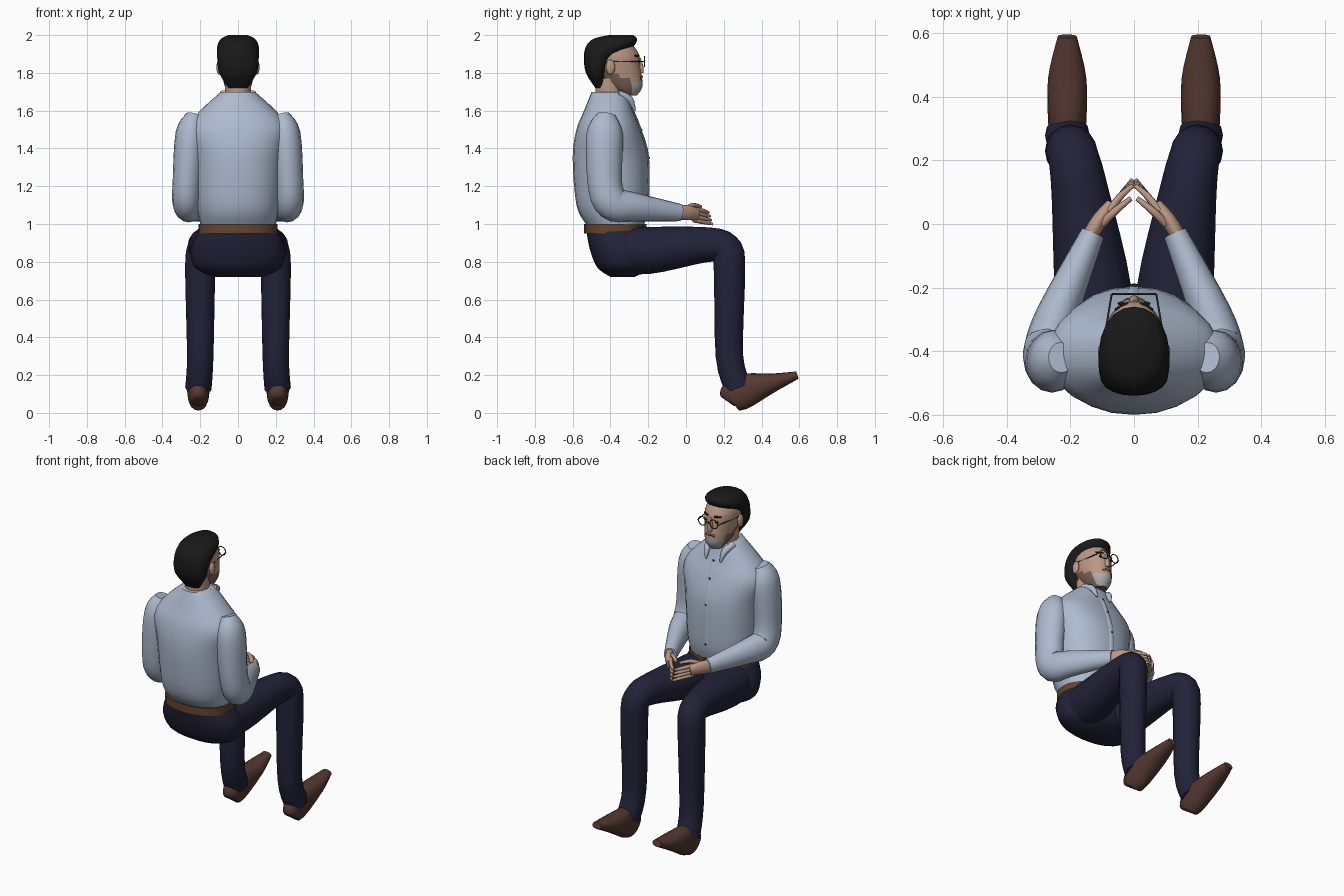
import bpy, bmesh
from math import sin, cos, pi, radians, copysign
from mathutils import Vector

cube = bpy.data.objects.get("Cube")
if cube:
    bpy.data.objects.remove(cube, do_unlink=True)


def material(name, *rgb):
    mat = bpy.data.materials.new(name)
    mat.use_nodes = True
    mat.diffuse_color = (*rgb, 1)
    shader = mat.node_tree.nodes["Principled BSDF"]
    shader.inputs["Base Color"].default_value = (*rgb, 1)
    return mat


SHIRT = material("pale blue shirt", .42, .49, .62)
TROUSERS = material("navy cloth", .016, .016, .042)
SHOE = material("brown leather", .09, .04, .03)
BELT = material("tan belt leather", .13, .06, .03)
SKIN = material("skin", .5, .31, .23)
HAIR = material("black hair", .01, .01, .01)
BEARD = material("stubble", .19, .12, .09)
GREY = material("grey beard", .4, .4, .4)
METAL = material("dark metal", .05, .05, .04)


def finish(bm, name, materials):
    """Turn a bmesh into a smooth shaded object."""
    bmesh.ops.recalc_face_normals(bm, faces=bm.faces)
    mesh = bpy.data.meshes.new(name)
    bm.to_mesh(mesh)
    bm.free()
    for mat in materials:
        mesh.materials.append(mat)
    mesh.shade_smooth()
    mesh.set_sharp_from_angle(angle=radians(50))
    bpy.context.collection.objects.link(bpy.data.objects.new(name, mesh))


def smooth_rows(rows, steps=4):
    """Fill in sections between the given ones along a smooth curve."""
    points = [Vector(row) for row in rows]
    padded = [points[0], *points, points[-1]]
    result = []
    for before, start, end, after in zip(padded, points, points[1:], padded[3:]):
        leave, arrive = (end - before) / 2, (after - start) / 2
        for k in range(steps):
            t = k / steps
            ease = t * t * (3 - 2 * t)
            result.append(start.lerp(end, ease) + leave * t * (1 - t) ** 2
                          - arrive * t * t * (1 - t))
    return result + [points[-1]]


def loft(name, rows, *materials, sides=16, level=False, power=1, rule=None):
    """Skin rings given as (x, y, z, half width, half depth)."""
    rows = smooth_rows(rows)
    centres = [row.to_3d() if len(row) == 3 else Vector(row[:3]) for row in rows]
    padded = [centres[0], *centres, centres[-1]]
    bm = bmesh.new()
    rings = []
    for row, centre, before, after in zip(rows, centres, padded, padded[2:]):
        across, deep = Vector((1, 0, 0)), Vector((0, 1, 0))
        if not level:
            along = (after - before).normalized()
            base = deep if abs(along.x) > .9 else across
            across = (base - along * base.dot(along)).normalized()
            deep = along.cross(across)
        ring = []
        for k in range(sides):
            angle = 2 * pi * k / sides
            c, s = (copysign(abs(f(angle)) ** power, f(angle)) for f in (cos, sin))
            ring.append(bm.verts.new(centre + across * c * row[3] + deep * s * row[4]))
        rings.append(ring)
    for low, high in zip(rings, rings[1:]):
        for k in range(sides):
            bm.faces.new((low[k - 1], low[k], high[k], high[k - 1]))
    bm.faces.new(rings[0])
    bm.faces.new(rings[-1])
    if rule:
        for face in bm.faces:
            face.material_index = rule(face.calc_center_median())
    finish(bm, name, materials)


def stack(name, rows, *materials, **options):
    """Level rings given as (height, back, front, half width)."""
    rings = [(0, (back + front) / 2, z, width, (front - back) / 2)
             for z, back, front, width in rows]
    loft(name, rings, *materials, level=True, **options)


def tube(name, rows, mat, aspect=1, **options):
    """Round sections given as (x, y, z, radius)."""
    loft(name, [(*row, row[3] * aspect) for row in rows], mat, **options)


def pair(name, rows, mat, build=tube, **options):
    """The same part on both sides of the body."""
    for side, sign in (("left", 1), ("right", -1)):
        build(f"{side}_{name}", [(sign * x, *rest) for x, *rest in rows], mat, **options)


def ball(name, place, size, mat):
    bm = bmesh.new()
    bmesh.ops.create_uvsphere(bm, u_segments=12, v_segments=8, radius=1)
    bmesh.ops.scale(bm, vec=size, verts=bm.verts)
    bmesh.ops.translate(bm, vec=place, verts=bm.verts)
    finish(bm, name, [mat])


# Torso, hips and belt
torso = [(1, -.53, -.22, .2), (1.1, -.58, -.2, .22), (1.35, -.6, -.2, .24),
         (1.5, -.58, -.24, .27), (1.6, -.54, -.28, .2), (1.7, -.5, -.31, .09)]
stack("shirt_body", torso, SHIRT, sides=24, power=.9)
stack("trouser_seat", [(.72, -.4, -.27, .13), (.77, -.47, -.2, .23),
                       (.87, -.51, -.19, .25), (.98, -.53, -.23, .2)],
      TROUSERS, sides=24, power=.9)
stack("belt", [(z, -.54, -.22, .21) for z in (.95, 1)], BELT, sides=24, power=.9)
stack("belt_buckle", [(z, -.23, -.21, .03) for z in (.95, 1)], METAL, power=.5)

# Shirt front strip, buttons and collar
front = [(0, row[2], row[0], .016) for row in torso[1:-1]]
tube("button_strip", front, SHIRT, aspect=.3, sides=8)
for x, y, z, width in front:
    ball("shirt_button", (x, y + width / 3, z), (.006, .004, .006), METAL)
stack("collar_band", [(1.62, -.52, -.29, .12), (1.7, -.49, -.31, .09)], SHIRT)
pair("collar_point", [(.08, -.36, 1.69, .02), (.06, -.3, 1.66, .02),
                      (.05, -.27, 1.6, .005)], SHIRT, sides=8)

# Sleeves bent at the elbow
pair("sleeve", [(.23, -.42, 1.58, .04), (.25, -.43, 1.48, .08), (.27, -.43, 1.22, .076),
                (.27, -.39, 1.11, .076), (.24, -.28, 1.09, .065), (.13, -.03, 1.06, .038)],
     SHIRT, aspect=1.2)

# Hands with fingertips meeting in front
pair("palm", [(.14, -.04, 1.06, .025), (.11, .01, 1.06, .025), (.07, .06, 1.05, .02)],
     SKIN, aspect=1.6)
for i in range(4):
    drop = i / 50
    pair("finger", [(.08, .04, 1.08 - drop, .012), (.04, .09, 1.07 - drop, .011),
                    (.004, .12 + drop / 3, 1.06 - drop, .007)], SKIN, sides=8)
pair("thumb", [(.1, 0, 1.08, .014), (.06, .04, 1.1, .012), (.01, .08, 1.09, .008)],
     SKIN, sides=8)

# Trouser legs bent at the knee
pair("trouser_leg", [(.12, -.4, .86, .11), (.13, -.2, .86, .12), (.17, .1, .89, .09),
                     (.19, .21, .87, .08), (.2, .23, .76, .08), (.2, .23, .3, .07),
                     (.21, .28, .13, .07)], TROUSERS, aspect=1.04)

# Shoes resting on the heel with raised toes
shoe = [(.22, .06, .03, .04), (.24, .08, .05, .08), (.32, .12, .06, .09),
        (.46, .16, .06, .05), (.59, .2, .03, .02)]
pair("shoe", [(.21, *row) for row in shoe], SHOE, build=loft, power=.9)


# Head, with the beard chosen by height and depth
def face_colour(p):
    if p.z < 1.74 and p.y > -.28:
        return 2
    return 1 if p.z < 1.76 + .4 * max(0, -.3 - p.y) else 0


stack("neck", [(z, -.48, -.33, .07) for z in (1.6, 1.77)], SKIN)
stack("head", [(1.68, -.35, -.26, .04), (1.73, -.43, -.23, .07), (1.82, -.49, -.24, .09),
               (1.9, -.51, -.25, .096), (1.97, -.47, -.3, .07)],
      SKIN, BEARD, GREY, sides=28, rule=face_colour)
stack("hair", [(1.72, -.48, -.43, .05), (1.8, -.53, -.42, .1), (1.88, -.54, -.38, .11),
               (1.94, -.53, -.28, .11), (1.98, -.49, -.26, .09), (2, -.41, -.28, .05)],
      HAIR, sides=20, power=.9)

# Facial features
tube("nose", [(0, -.25, 1.88, .01), (0, -.24, 1.83, .015), (0, -.24, 1.8, .015)], SKIN)
for name, z, radius, mat in (("moustache", 1.78, .008, BEARD), ("mouth", 1.757, .004, METAL)):
    tube(name, [(-.03, -.245, z - radius, radius), (0, -.235, z, radius),
                (.03, -.245, z - radius, radius)], mat, sides=8)
pair("eyebrow", [(.02, -.25, 1.89, .006), (.06, -.27, 1.89, .004)], HAIR, sides=8)

# Eyes, ears and spectacles
for sign in (1, -1):
    ball("eye", (.04 * sign, -.25, 1.86), (.012, .006, .006), HAIR)
    ball("ear", (.1 * sign, -.4, 1.83), (.014, .025, .04), SKIN)
    bpy.ops.mesh.primitive_torus_add(
        location=(.04 * sign, -.22, 1.86), rotation=(pi / 2, 0, 0),
        major_radius=.027, minor_radius=.003, major_segments=20, minor_segments=6)
    rim = bpy.context.object
    rim.name = "glasses_rim"
    rim.data.materials.append(METAL)
    rim.data.shade_smooth()
pair("temple_arm", [(.07, -.22, 1.86, .003), (.1, -.4, 1.86, .003)], METAL, sides=6)
tube("glasses_bridge", [(x, -.22, 1.86, .003) for x in (-.013, .013)], METAL, sides=6)
